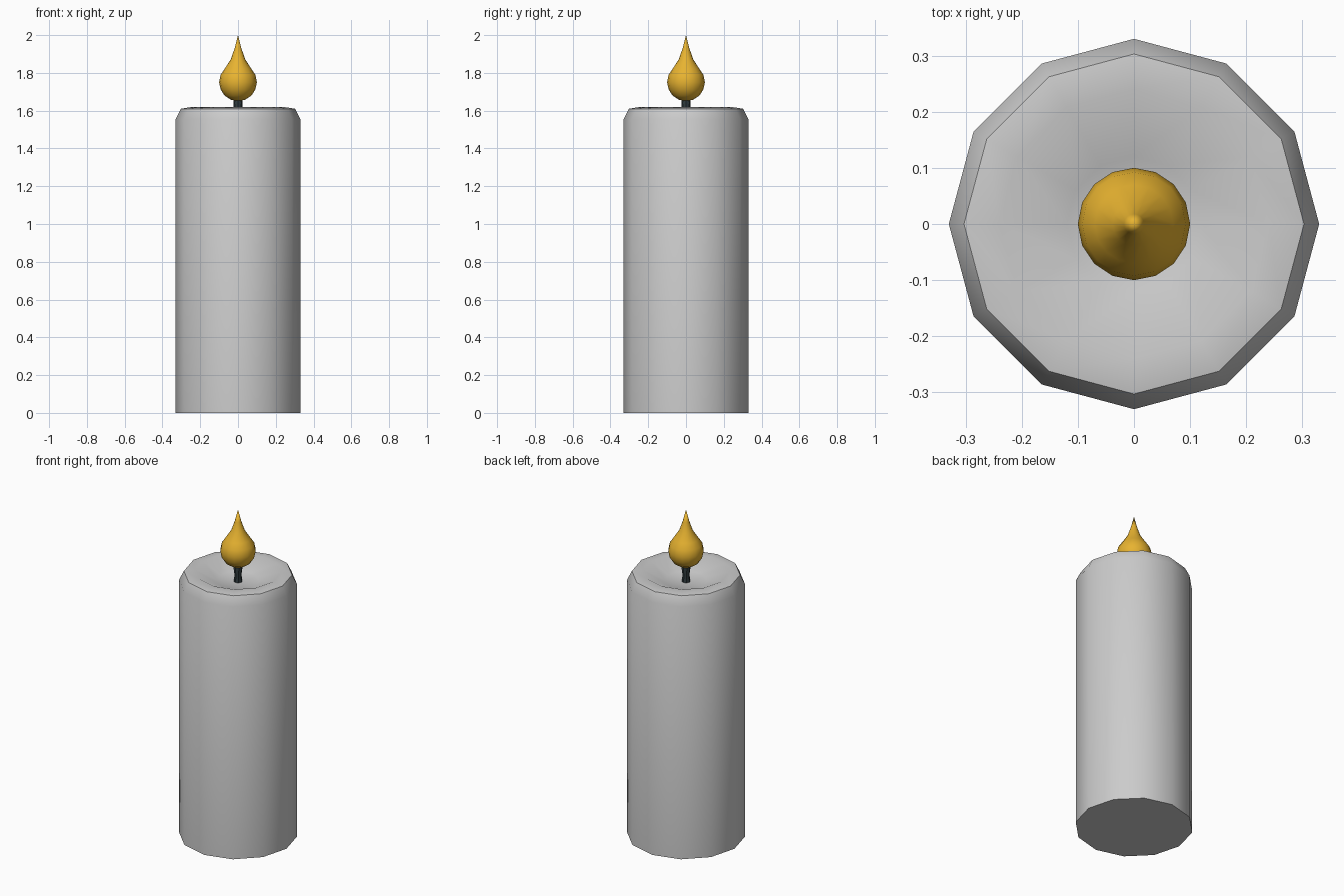
import bpy, bmesh, math

if "Cube" in bpy.data.objects:
    bpy.data.objects.remove(bpy.data.objects["Cube"])


def lathe(name, profile, sides, smooth_angle, color=None):
    """Revolve (radius, z) points around z; radius 0 makes a pole."""
    bm = bmesh.new()
    rings = []
    for r, z in profile:
        if r == 0:
            rings.append([bm.verts.new((0, 0, z))] * sides)
        else:
            rings.append([bm.verts.new((r * math.cos(2 * math.pi * i / sides),
                                        r * math.sin(2 * math.pi * i / sides), z))
                          for i in range(sides)])
    for low, high in zip(rings, rings[1:]):
        for i in range(sides):
            j = (i + 1) % sides
            corners = list(dict.fromkeys((low[i], low[j], high[j], high[i])))
            bm.faces.new(corners)
    bmesh.ops.recalc_face_normals(bm, faces=bm.faces)
    mesh = bpy.data.meshes.new(name)
    bm.to_mesh(mesh)
    bm.free()
    obj = bpy.data.objects.new(name, mesh)
    bpy.context.collection.objects.link(obj)
    if color:
        mat = bpy.data.materials.new(name + "_color")
        mat.diffuse_color = color
        mat.use_nodes = True
        mat.node_tree.nodes["Principled BSDF"].inputs["Base Color"].default_value = mat.diffuse_color
        mesh.materials.append(mat)
    bpy.ops.object.select_all(action='DESELECT')
    obj.select_set(True)
    bpy.context.view_layer.objects.active = obj
    bpy.ops.object.shade_smooth_by_angle(angle=math.radians(smooth_angle))
    return obj


# Twelve-sided wax body with bevelled rim and shallow melted pool
lathe("wax_body", [(0, 0), (0.33, 0), (0.33, 1.555), (0.303, 1.61),
                   (0.24, 1.62), (0.12, 1.565), (0, 1.558)], 12, 40)

# Dark wick, rooted in the pool and ending inside the flame
lathe("wick", [(0, 1.55), (0.025, 1.55), (0.02, 1.6), (0.025, 1.64),
               (0.022, 1.67), (0, 1.67)], 8, 40, (0.03, 0.045, 0.05, 1))

# Teardrop flame
lathe("flame", [(0, 1.65), (0.038, 1.658), (0.071, 1.68), (0.092, 1.712),
                (0.1, 1.75), (0.092, 1.79), (0.07, 1.823), (0.038, 1.872),
                (0.018, 1.93), (0, 2.0)], 16, 60, (0.8, 0.45, 0.03, 1))
